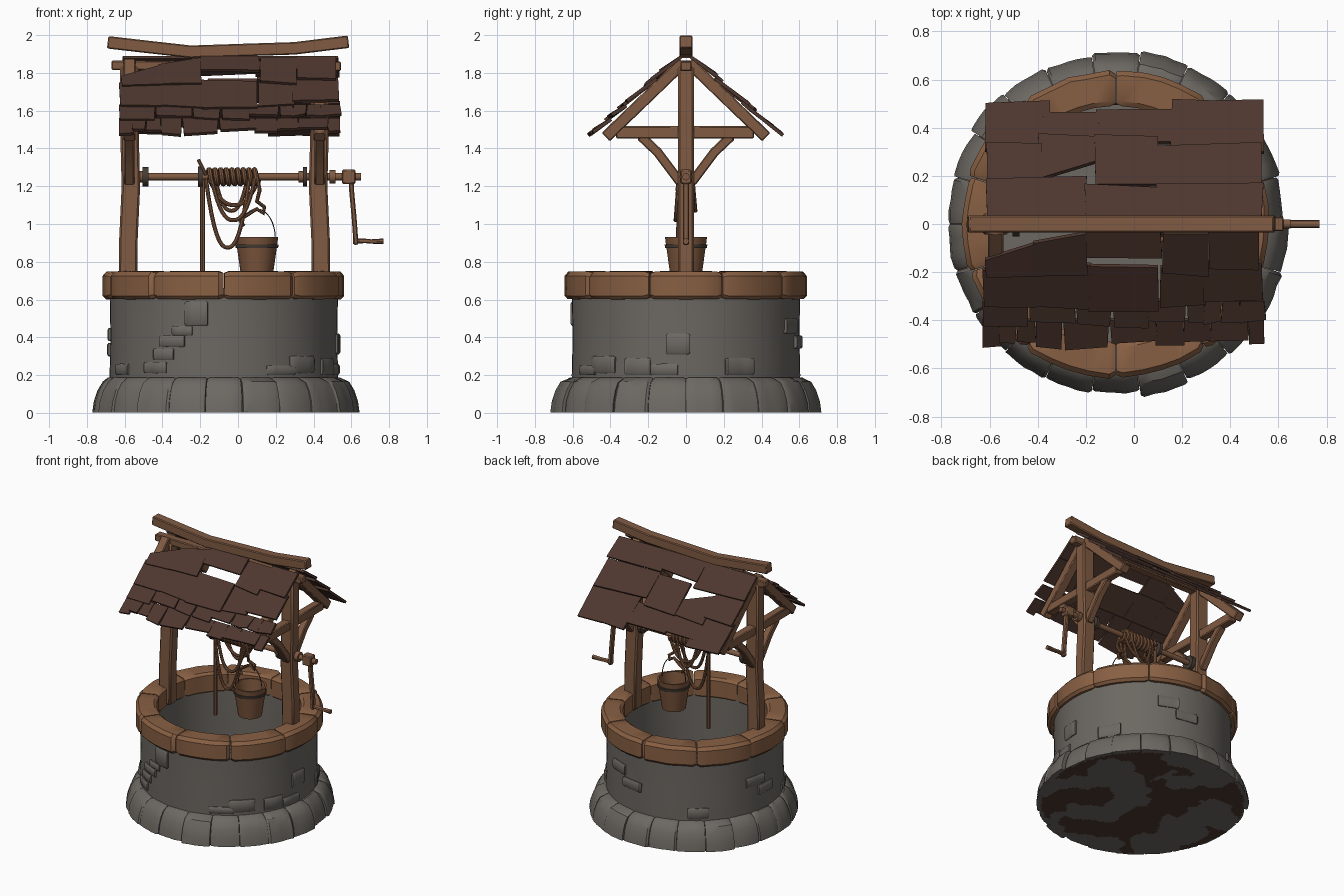
import bpy, bmesh, math, random
from mathutils import Vector, noise

if "Cube" in bpy.data.objects:
    bpy.data.objects.remove(bpy.data.objects["Cube"])

random.seed(4)
CX = -0.075  # centre of the round stonework


def mat(name, rgb):
    m = bpy.data.materials.new(name)
    m.diffuse_color = (*rgb, 1)
    m.use_nodes = True
    m.node_tree.nodes["Principled BSDF"].inputs["Base Color"].default_value = m.diffuse_color
    return m


STONE = mat("grey_stone", (0.150, 0.138, 0.122))
RIM = mat("warm_rim_brown", (0.245, 0.115, 0.056))
WOOD = mat("timber_brown", (0.215, 0.104, 0.055))
ROPE = mat("rope_brown", (0.200, 0.092, 0.046))
ROOF = mat("dark_roof_brown", (0.076, 0.038, 0.028))
IRON = mat("dark_iron", (0.060, 0.045, 0.035))


def finish(name, bm, material, bevel=0):
    bmesh.ops.recalc_face_normals(bm, faces=bm.faces)
    me = bpy.data.meshes.new(name)
    bm.to_mesh(me)
    bm.free()
    me.materials.append(material)
    ob = bpy.data.objects.new(name, me)
    bpy.context.collection.objects.link(ob)
    if bevel:
        b = ob.modifiers.new("bevel", 'BEVEL')
        b.width, b.segments = bevel, 1
    return ob


def loft(name, rings, material, cap=True, bevel=0):
    """Skin a row of equal closed rings."""
    bm = bmesh.new()
    vs = [[bm.verts.new(p) for p in r] for r in rings]
    n = len(vs[0])
    for a, b in zip(vs, vs[1:]):
        for i in range(n):
            bm.faces.new((a[i], a[(i + 1) % n], b[(i + 1) % n], b[i]))
    if cap:
        bm.faces.new(vs[0])
        bm.faces.new(vs[-1])
    return finish(name, bm, material, bevel)


def lathe(name, prof, material, cx=CX, segs=64, cap=False):
    ang = [2 * math.pi * i / segs for i in range(segs)]
    return loft(name, [[(cx + r * math.cos(a), r * math.sin(a), z) for a in ang] for r, z in prof], material, cap)


def arc_block(name, a0, a1, prof, material, end=0.86, dr=0.0):
    """Curved stone: a profile swept through an arc, pinched at both ends."""
    cr = sum(p[0] for p in prof) / len(prof)
    cz = sum(p[1] for p in prof) / len(prof)
    rings = []
    for t, s in ((0.006, end), (0.07, 1), (0.3, 1), (0.5, 1.01), (0.7, 1), (0.93, 1), (0.994, end)):
        a = math.radians(a0 + (a1 - a0) * t)
        j = random.uniform(-0.004, 0.004) + dr
        ring = []
        for r, z in prof:
            rr = cr + (r - cr) * s + (j if r > cr else 0)
            zz = z if z < 0.01 else cz + (z - cz) * s
            ring.append((CX + rr * math.cos(a), rr * math.sin(a), zz))
        rings.append(ring)
    return loft(name, rings, material)


def beam(name, pts, side, w, h, material=WOOD, bevel=0.006):
    """Rectangular timber along pts; w is its width along the side axis."""
    pts, side = [Vector(p) for p in pts], Vector(side)
    rings = []
    for i, p in enumerate(pts):
        t = (pts[min(i + 1, len(pts) - 1)] - pts[max(i - 1, 0)]).normalized()
        n = t.cross(side).normalized()
        rings.append([p + side * w / 2 * a + n * h / 2 * b for a, b in ((1, 1), (-1, 1), (-1, -1), (1, -1))])
    return loft(name, rings, material, True, bevel)


def tube(name, pts, r, material, res=2):
    cu = bpy.data.curves.new(name, 'CURVE')
    cu.dimensions, cu.bevel_depth, cu.bevel_resolution, cu.use_fill_caps = '3D', r, res, True
    sp = cu.splines.new('POLY')
    sp.points.add(len(pts) - 1)
    for q, p in zip(sp.points, pts):
        q.co = (*p, 1)
    tmp = bpy.data.objects.new(name + "_path", cu)
    bpy.context.collection.objects.link(tmp)
    me = bpy.data.meshes.new_from_object(tmp)
    bpy.data.objects.remove(tmp)
    me.materials.clear()
    me.materials.append(material)
    ob = bpy.data.objects.new(name, me)
    bpy.context.collection.objects.link(ob)
    return ob


# Well wall with inner shaft and floor
lathe("well_wall", [(0.60, 0.02), (0.605, 0.2), (0.60, 0.4), (0.605, 0.66), (0.50, 0.66),
                    (0.495, 0.4), (0.495, 0.02), (0.01, 0.02)], STONE)

# Underside with brown patches
bm = bmesh.new()
bmesh.ops.create_grid(bm, x_segments=80, y_segments=80, size=0.69)
bmesh.ops.delete(bm, geom=[f for f in bm.faces if f.calc_center_median().length > 0.685], context='FACES')
for f in bm.faces:
    c = f.calc_center_median()
    f.material_index = int(noise.noise(c * 3.5 + Vector((2, 5, 1))) + 0.3 * noise.noise(c * 11) > 0.05)
bmesh.ops.translate(bm, verts=bm.verts, vec=(CX, 0, 0))
under = finish("underside", bm, STONE)
under.data.materials.append(ROOF)

# Footing stones
foot = [(0.56, 0.003), (0.700, 0.003), (0.692, 0.06), (0.672, 0.12), (0.645, 0.165), (0.615, 0.187), (0.56, 0.19)]
N = 22
for i in range(N):
    a = 360 / N * i
    arc_block(f"footing_stone_{i}", a, a + 360 / N, foot, STONE, 0.92,
              random.uniform(-0.01, 0.014) + 0.012 * abs(math.sin(math.radians(a))))

# Rim stones
rim = [(0.49, 0.615), (0.505, 0.602), (0.625, 0.602), (0.642, 0.62), (0.642, 0.725), (0.622, 0.748),
       (0.51, 0.75), (0.49, 0.735)]
for i in range(10):
    arc_block(f"rim_stone_{i}", 90 + 36 * i, 126 + 36 * i, rim, RIM, 0.88, random.uniform(-0.008, 0.004))

# Exposed bricks on the wall: start angle, end angle, bottom, top
bricks = [(226, 240, .21, .27), (232, 244, .28, .34), (236, 250, .35, .41), (243, 254, .41, .46), (250, 262, .46, .59),
          (292, 308, .2, .25), (305, 322, .21, .3), (328, 342, .2, .29), (342, 356, .2, .26), (350, 362, .31, .42),
          (20, 36, .2, .29), (60, 74, .42, .5), (72, 88, .34, .41), (120, 134, .2, .28), (160, 176, .38, .45),
          (170, 184, .3, .37), (200, 214, .2, .26)]
for i, (a0, a1, z0, z1) in enumerate(bricks):
    arc_block(f"wall_brick_{i}", a0, a1, [(0.58, z0), (0.608, z0), (0.615, z0 + .01), (0.615, z1 - .01),
                                          (0.608, z1), (0.58, z1)], STONE, 0.9)

# Posts, rafters, tie beams and braces, one frame at each end
X, Y = (1, 0, 0), (0, 1, 0)
for tag, x, k in (("left", -0.575, -1), ("right", 0.432, 1)):
    beam(tag + "_post", [(x + 0.008 * k, 0, 0.62), (x + 0.006 * k, 0, 0.9), (x - 0.008 * k, 0, 1.2),
                         (x, 0, 1.5), (x, 0, 1.83)], X, 0.098, 0.086, bevel=0.01)
    beam(tag + "_tie_beam", [(x, -0.37, 1.485), (x, 0.36, 1.485)], X, 0.06, 0.065)
    for s, d in ((-1, "front"), (1, "back")):
        beam(f"{tag}_{d}_rafter", [(x, 0.015 * s, 1.855), (x, 0.425 * s, 1.46)], X, 0.065, 0.062)
        beam(f"{tag}_{d}_brace", [(x, 0.03 * s, 1.22), (x, 0.09 * s, 1.30), (x, 0.15 * s, 1.38),
                                  (x, 0.24 * s, 1.465)], X, 0.052, 0.05)

# Ridge timbers
beam("ridge_beam", [(-0.69, 0, 1.962), (-0.5, 0, 1.94), (-0.25, 0, 1.912), (0.05, 0, 1.922), (0.3, 0, 1.93),
                    (0.585, 0, 1.965)], Y, 0.07, 0.066)
beam("lower_ridge_beam", [(-0.67, 0, 1.84), (0.545, 0, 1.835)], Y, 0.06, 0.05)

# Shingles: left x, right x, upper edge at left and right, lower edge (as distance from ridge)
front = [(-.62, -.40, .14, .07, .21), (-.42, -.2, .07, .03, .20), (-.2, .11, .02, .02, .125), (.12, .31, .03, .03, .2),
         (.31, .52, .02, .02, .18), (-.63, -.4, .18, .17, .33), (-.41, -.18, .16, .16, .34), (-.18, .1, .165, .17, .35),
         (.11, .3, .17, .17, .33), (.29, .53, .15, .15, .31)]
back = [(-.61, -.2, .02, .02, .18), (-.2, .1, .02, .02, .15), (.1, .53, .02, .02, .16), (-.61, -.38, .16, .17, .33),
        (-.39, -.16, .18, .25, .36), (-.16, .1, .155, .155, .36), (.1, .53, .145, .15, .32), (-.62, -.35, .3, .3, .5),
        (-.37, -.15, .32, .32, .46), (-.16, .16, .33, .33, .47), (.15, .35, .29, .29, .5), (.34, .54, .29, .29, .505)]
for y0, y1 in ((.31, .41), (.39, .49)):  # small lower courses at the front
    x = -0.63
    while x < 0.5:
        w = min(random.choice((.07, .11, .15, .19)), 0.54 - x)
        front.append((x, x + w, y0, y0, y1 + random.uniform(-.02, .015)))
        x += w + 0.004


def shingle(name, x0, x1, yl, yr, yb, s):
    lift, j = random.uniform(0.004, 0.014), lambda: random.uniform(-0.009, 0.009)
    quad = [(x0, yl, 0), (x1, yr, 0), (x1 + j(), yb + j(), lift + 0.012), (x0 + j(), yb + j(), lift + 0.012)]
    rings = []
    for t in (0, 0.018):
        rings.append([(x, s * (y + 0.66 * t), 1.895 - 0.89 * y + h + 0.75 * t) for x, y, h in quad])
    loft(name, rings, ROOF)


for s, d, rows in ((-1, "front", front), (1, "back", back)):
    for i, q in enumerate(rows):
        shingle(f"{d}_shingle_{i}", *q, s)

# Winding axle with collars
tube("axle", [(-0.53, 0, 1.25), (0.65, 0, 1.25)], 0.019, WOOD, 4)
for i, (x, r, w) in enumerate(((-.49, .052, .03), (-.2, .055, .022), (.355, .052, .022), (-.515, .03, .02),
                               (.5, .035, .03), (.34, .03, .04))):
    tube(f"axle_collar_{i}", [(x - w / 2, 0, 1.25), (x + w / 2, 0, 1.25)], r, IRON if r > .05 else WOOD, 4)

# Crank
beam("crank_block", [(0.55, 0, 1.25), (0.622, 0, 1.25)], Y, 0.06, 0.075)
beam("crank_arm", [(0.597, 0, 1.27), (0.602, 0, 1.17), (0.615, 0, 1.03), (0.625, 0, 0.89)], Y, 0.034, 0.026)
tube("crank_handle", [(0.61, 0, 0.91), (0.69, 0, 0.91), (0.69, 0, 0.908), (0.77, 0, 0.908)], 0.016, WOOD, 3)

# Rope coil, hanging loops and straight end
coil = []
for i in range(9 * 14 + 1):
    a = 2 * math.pi * i / 14
    coil.append((-0.16 + 0.27 * i / 126, 0.038 * math.cos(a), 1.25 + 0.038 * math.sin(a)))
tube("rope_coil", coil, 0.014, ROPE)
for i, (xa, xb, low, y) in enumerate(((-.17, .06, .875, -.045), (-.14, .09, 1.02, -.055), (-.12, .05, 1.07, .05),
                                      (-.15, .11, 1.1, .04))):
    pts = []
    for k in range(17):
        t = k / 16
        u = abs(2 * t - 1) ** 2.4
        pts.append((xa + (xb - xa) * t, y * (1 - 0.3 * u), low + (1.24 - low) * u))
    tube(f"rope_loop_{i}", pts, 0.011, ROPE)
tube("rope_end", [(-0.187, 0.0, 1.25), (-0.187, 0, 0.63)], 0.013, ROPE)
tube("rope_stub", [(-0.17, -0.02, 1.26), (-0.19, -0.03, 1.3), (-0.21, -0.02, 1.34)], 0.01, ROPE)
tube("bucket_rope", [(0.1, -0.04, 1.25), (0.115, -0.045, 1.18), (0.1, -0.02, 1.12), (0.14, 0, 1.09), (0.135, 0, 1.055),
                     (0.1, 0, 1.08), (0.05, 0.01, 1.05), (0.01, 0.01, 1.02), (0.03, 0, 0.99)], 0.011, ROPE)

# Bucket with band and wire handle
lathe("bucket", [(0.01, .715), (.082, .71), (.113, .93), (.101, .93), (.074, .73), (.01, .73)], ROPE, 0.1, 18)
lathe("bucket_band", [(.104, .872), (.112, .872), (.115, .892), (.106, .892)], IRON, 0.1, 18)
tube("bucket_handle", [(0.1 + 0.098 * math.cos(math.pi * i / 16), 0, 0.92 + 0.16 * math.sin(math.pi * i / 16))
                       for i in range(17)], 0.003, IRON, 1)

# Smooth shading with sharp edges kept
bpy.ops.object.select_all(action='SELECT')
bpy.context.view_layer.objects.active = bpy.data.objects["well_wall"]
bpy.ops.object.shade_smooth_by_angle(angle=math.radians(35))
